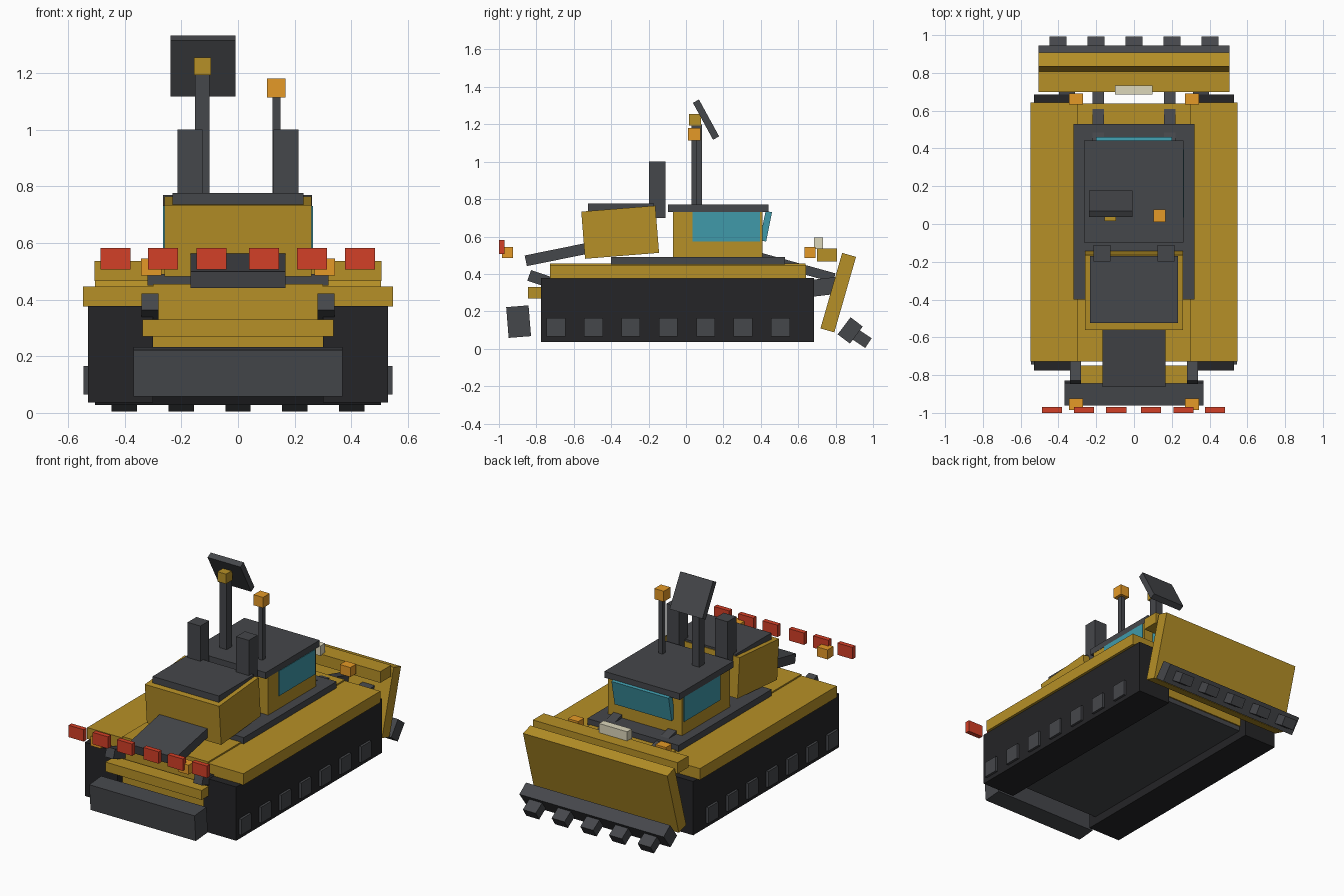
import bpy, bmesh
from mathutils import Matrix


def mat(name, r, g, b):
    m = bpy.data.materials.new(name)
    m.diffuse_color = (r, g, b, 1)
    return m


YELLOW = mat("yellow_paint", 0.47, 0.28, 0.02)
STEEL = mat("dark_steel", 0.06, 0.063, 0.07)
RUBBER = mat("track_black", 0.018, 0.018, 0.02)
GLASS = mat("teal_glass", 0.05, 0.32, 0.40)
AMBER = mat("amber_light", 0.78, 0.32, 0.02)
RED = mat("red_light", 0.65, 0.05, 0.02)
CREAM = mat("cream_light", 0.72, 0.68, 0.5)


def box(name, center, size, m, rot=0.0):
    """Box tilted about the x axis."""
    me = bpy.data.meshes.new(name)
    bm = bmesh.new()
    bmesh.ops.create_cube(bm, size=1, matrix=Matrix.Diagonal((*size, 1)))
    bm.to_mesh(me)
    bm.free()
    me.materials.append(m)
    ob = bpy.data.objects.new(name, me)
    ob.location = center
    ob.rotation_euler[0] = rot
    bpy.context.collection.objects.link(ob)
    return ob


def span(name, x, y, z, m):
    """Upright box from min/max pairs."""
    p = list(zip(x, y, z))
    return box(name, [(a + b) / 2 for a, b in zip(*p)],
               [b - a for a, b in zip(*p)], m)


# hull and belly
span("hull", (-0.30, 0.30), (-0.727, 0.638), (0.12, 0.456), YELLOW)
span("belly_plate", (-0.305, 0.305), (-0.72, 0.63), (0.09, 0.125), STEEL)
span("deck_plate", (-0.32, 0.32), (-0.40, 0.53), (0.45, 0.49), STEEL)

# tracks, fenders, wheels pads, arms and corner lights on both sides
for s, side in ((-1, "left"), (1, "right")):
    def sx(a, b):
        return tuple(sorted((s * a, s * b)))
    span(f"track_{side}", sx(0.30, 0.53), (-0.775, 0.685), (0.037, 0.377), RUBBER)
    span(f"fender_{side}", sx(0.29, 0.547), (-0.727, 0.642), (0.375, 0.447), YELLOW)
    for i in range(7):
        y = -0.695 + 0.2 * i
        span(f"track_pad_{side}_{i}", sx(0.52, 0.545), (y - 0.05, y + 0.05),
             (0.065, 0.165), STEEL)
    span(f"exhaust_{side}", sx(0.125, 0.214), (-0.198, -0.11), (0.70, 1.0), STEEL)
    box(f"front_arm_{side}", (s * 0.31, -0.72, 0.352), (0.06, 0.25, 0.06), STEEL, -0.33)
    box(f"lift_arm_{side}", (s * 0.19, 0.59, 0.435), (0.06, 0.42, 0.05), STEEL, -0.27)
    box(f"push_arm_{side}", (s * 0.355, 0.69, 0.325), (0.085, 0.24, 0.09), STEEL, 0.12)
    span(f"front_light_{side}", sx(0.27, 0.343), (-0.985, -0.925), (0.485, 0.545), AMBER)
    span(f"rear_light_{side}", sx(0.27, 0.343), (0.633, 0.692), (0.485, 0.545), AMBER)
    span(f"side_window_{side}", sx(0.25, 0.265), (0.035, 0.395), (0.573, 0.73), GLASS)

# cab
span("cab", (-0.26, 0.26), (-0.07, 0.41), (0.485, 0.735), YELLOW)
span("cab_roof", (-0.265, 0.262), (-0.097, 0.442), (0.73, 0.77), STEEL)
box("windscreen", (0, 0.427, 0.655), (0.40, 0.035, 0.16), GLASS, -0.2)

# engine housing with flat cap
box("engine_housing", (0, -0.352, 0.623), (0.52, 0.397, 0.253), YELLOW, 0.08)
span("engine_cap", (-0.232, 0.232), (-0.523, -0.17), (0.735, 0.777), STEEL)

# masts, panel and beacon
span("panel_mast", (-0.152, -0.1), (0.03, 0.085), (0.76, 1.2), STEEL)
span("mast_head", (-0.155, -0.095), (0.015, 0.08), (1.193, 1.255), YELLOW)
box("tilted_panel", (-0.124, 0.107, 1.225), (0.23, 0.037, 0.225), STEEL, 0.5)
span("beacon_mast", (0.122, 0.15), (0.03, 0.06), (0.76, 1.12), STEEL)
span("beacon", (0.102, 0.168), (0.01, 0.077), (1.113, 1.18), AMBER)

# front end: sloped slab, bumper, counterweight, row of red lights
box("front_slab", (0, -0.695, 0.503), (0.335, 0.33, 0.058), STEEL, 0.2)
span("bumper", (-0.337, 0.337), (-0.845, -0.75), (0.27, 0.33), YELLOW)
box("counterweight", (0, -0.895, 0.145), (0.737, 0.12, 0.165), STEEL, 0.08)
for i, x in enumerate((-0.433, -0.264, -0.094, 0.091, 0.261, 0.43)):
    span(f"red_light_{i}", (x - 0.053, x + 0.053), (-1.0, -0.97), (0.507, 0.582), RED)

# blade with cap, lamp bar, cutting edge and teeth
box("blade", (0, 0.814, 0.30), (1.01, 0.077, 0.42), YELLOW, -0.28)
span("blade_cap", (-0.506, 0.506), (0.70, 0.808), (0.466, 0.537), YELLOW)
span("lamp_bar", (-0.1, 0.097), (0.685, 0.732), (0.533, 0.595), CREAM)
box("cutting_edge", (0, 0.878, 0.098), (1.01, 0.082, 0.114), STEEL, -0.645)
for i in range(5):
    box(f"tooth_{i}", (-0.402 + 0.201 * i, 0.938, 0.055), (0.09, 0.09, 0.062),
        STEEL, -0.585)
